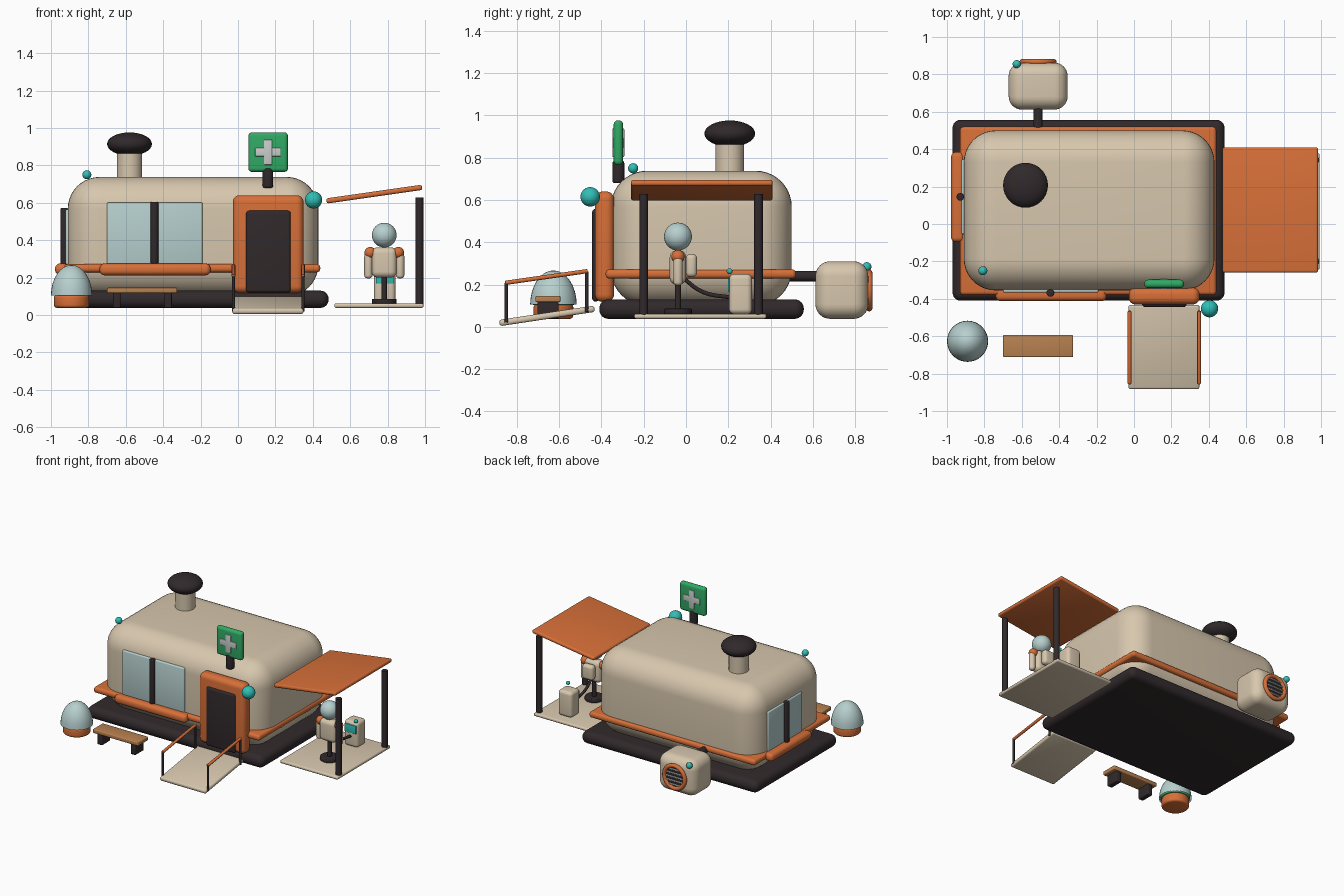
import bpy
import bmesh
import math
from mathutils import Vector, Matrix

if "Cube" in bpy.data.objects:
    bpy.data.objects.remove(bpy.data.objects["Cube"], do_unlink=True)


def material(name, r, g, b):
    m = bpy.data.materials.new(name)
    m.use_nodes = True
    m.diffuse_color = (r, g, b, 1)
    m.node_tree.nodes["Principled BSDF"].inputs["Base Color"].default_value = (r, g, b, 1)
    return m


CREAM = material("cream", 0.68, 0.57, 0.42)
ORANGE = material("orange", 0.68, 0.16, 0.04)
DARK = material("charcoal", 0.03, 0.022, 0.024)
GLASS = material("pale_glass", 0.47, 0.63, 0.62)
TEAL = material("teal", 0.03, 0.52, 0.47)
GREEN = material("green", 0.03, 0.40, 0.13)
WOOD = material("wood", 0.48, 0.22, 0.08)
METAL = material("pale_metal", 0.58, 0.62, 0.60)


def finish(name, bm, mat, matrix=None):
    if matrix:
        bm.transform(matrix)
    bmesh.ops.recalc_face_normals(bm, faces=bm.faces)
    me = bpy.data.meshes.new(name)
    bm.to_mesh(me)
    bm.free()
    me.materials.append(mat)
    me.shade_smooth()
    me.set_sharp_from_angle(angle=math.radians(35))
    ob = bpy.data.objects.new(name, me)
    bpy.context.collection.objects.link(ob)
    return ob


def box(name, mat, x, y, z, bevel=0.006, seg=3, rot=None):
    """Rounded box from (min, max) ranges, optionally turned about its centre."""
    bm = bmesh.new()
    bmesh.ops.create_cube(bm, size=1)
    size = Vector((x[1] - x[0], y[1] - y[0], z[1] - z[0]))
    bmesh.ops.scale(bm, vec=size, verts=bm.verts)
    bevel = min(bevel, min(size) * 0.48)
    bmesh.ops.bevel(bm, geom=bm.edges[:], offset=bevel, segments=seg,
                    profile=0.5, affect='EDGES')
    mtx = Matrix.Translation(((x[0] + x[1]) / 2, (y[0] + y[1]) / 2, (z[0] + z[1]) / 2))
    return finish(name, bm, mat, mtx @ rot if rot else mtx)


def rod(name, mat, a, b, r, bevel=0.0, seg=24):
    """Cylinder between two points."""
    a, b = Vector(a), Vector(b)
    bm = bmesh.new()
    bmesh.ops.create_cone(bm, cap_ends=True, segments=seg, radius1=r, radius2=r,
                          depth=(b - a).length)
    if bevel:
        rims = [e for e in bm.edges if any(len(f.verts) > 4 for f in e.link_faces)]
        bmesh.ops.bevel(bm, geom=rims, offset=bevel, segments=4, profile=0.5, affect='EDGES')
    turn = (b - a).to_track_quat('Z', 'Y').to_matrix().to_4x4()
    return finish(name, bm, mat, Matrix.Translation((a + b) / 2) @ turn)


def ball(name, mat, c, r, rz=None, dome=False):
    bm = bmesh.new()
    bmesh.ops.create_uvsphere(bm, u_segments=32, v_segments=16, radius=1)
    if dome:
        low = [v for v in bm.verts if v.co.z < -0.01]
        bmesh.ops.delete(bm, geom=low, context='VERTS')
    return finish(name, bm, mat, Matrix.Translation(c) @ Matrix.Diagonal((r, r, rz or r, 1)))


def ring(name, mat, c, big, small):
    """Torus facing along y."""
    bm = bmesh.new()
    bmesh.ops.create_circle(bm, segments=12, radius=small,
                            matrix=Matrix.Translation((big, 0, 0)))
    bmesh.ops.spin(bm, geom=bm.verts[:] + bm.edges[:], cent=(0, 0, 0), axis=(0, 1, 0),
                   angle=math.tau, steps=40, use_merge=True)
    # profile circle lies in the xy plane, so the sweep about y closes the tube
    bmesh.ops.remove_doubles(bm, verts=bm.verts, dist=0.0001)
    return finish(name, bm, mat, Matrix.Translation(c))


# Cabin: skid base, shell and belt trim
box("base_skid", DARK, (-0.97, 0.484), (-0.41, 0.557), (0.038, 0.13), 0.043, 6)
box("cabin_shell", CREAM, (-0.91, 0.43), (-0.355, 0.50), (0.10, 0.738), 0.17, 10)
box("belt_trim", ORANGE, (-0.93, 0.44), (-0.38, 0.52), (0.228, 0.272), 0.019, 5)

# Front window
box("front_window_glass", GLASS, (-0.70, -0.19), (-0.367, -0.30), (0.27, 0.602), 0.008)
rod("front_window_mullion", DARK, (-0.447, -0.368, 0.275), (-0.447, -0.368, 0.605), 0.021, 0.006)
box("front_window_sill", ORANGE, (-0.74, -0.147), (-0.412, -0.34), (0.212, 0.275), 0.026, 5)

# Side window
box("side_window_glass", GLASS, (-0.922, -0.86), (-0.055, 0.345), (0.27, 0.565), 0.008)
rod("side_window_mullion", DARK, (-0.929, 0.145, 0.27), (-0.929, 0.145, 0.572), 0.02, 0.006)
box("side_window_sill", ORANGE, (-0.978, -0.905), (-0.097, 0.385), (0.215, 0.275), 0.026, 5)

# Door
box("door_frame", ORANGE, (-0.028, 0.35), (-0.43, -0.34), (0.118, 0.64), 0.036, 6)
box("door_panel", DARK, (0.043, 0.282), (-0.444, -0.41), (0.12, 0.558), 0.016, 4)

# Entry ramp with handrails
slope = math.atan2(0.066, 0.44)
box("ramp", CREAM, (-0.03, 0.35), (-0.885, -0.43), (0.037, 0.067), 0.012, 3,
    Matrix.Rotation(slope, 4, 'X'))
for side, x in (("right", -0.024), ("left", 0.348)):
    rod(f"{side}_ramp_post_low", DARK, (x, -0.85, 0.02), (x, -0.85, 0.208), 0.008)
    rod(f"{side}_ramp_post_high", DARK, (x, -0.47, 0.07), (x, -0.47, 0.263), 0.008)
    rod(f"{side}_ramp_handrail", ORANGE, (x, -0.855, 0.208), (x, -0.465, 0.264), 0.010, 0.004)

# Roof sign with a plain cross on both faces
rod("sign_post", DARK, (0.16, -0.32, 0.68), (0.16, -0.32, 0.785), 0.028, 0.010)
box("sign_board", GREEN, (0.055, 0.267), (-0.342, -0.298), (0.765, 0.977), 0.020, 5)
box("sign_cross_upright", METAL, (0.138, 0.182), (-0.348, -0.292), (0.803, 0.938), 0.004)
box("sign_cross_bar", METAL, (0.092, 0.228), (-0.347, -0.293), (0.848, 0.893), 0.004)

# Chimney
rod("chimney_pipe", CREAM, (-0.58, 0.207, 0.70), (-0.58, 0.207, 0.89), 0.068)
ball("chimney_cap", DARK, (-0.58, 0.207, 0.914), 0.12, 0.062)

# Lamps
ball("door_lamp", TEAL, (0.404, -0.453, 0.615), 0.046)
ball("roof_lamp", TEAL, (-0.808, -0.25, 0.75), 0.024)

# Awning, posts and deck
tilt = math.atan2(0.07, 0.49)
box("awning", ORANGE, (0.47, 0.987), (-0.26, 0.41), (0.632, 0.660), 0.012, 4,
    Matrix.Rotation(-tilt, 4, 'Y'))
for side, y in (("front", -0.20), ("back", 0.342)):
    rod(f"{side}_awning_post", DARK, (0.97, y, 0.05), (0.97, y, 0.628), 0.021)
box("awning_deck", CREAM, (0.515, 0.992), (-0.245, 0.38), (0.038, 0.062), 0.010)

# Attendant on a stand
fx, fy = 0.782, -0.038
rod("attendant_stand_base", DARK, (fx, fy, 0.06), (fx, fy, 0.086), 0.066, 0.006)
rod("attendant_stand_pole", DARK, (fx, fy, 0.08), (fx, fy, 0.22), 0.015)
box("attendant_torso", CREAM, (fx - 0.067, fx + 0.067), (-0.077, 0.0), (0.20, 0.362), 0.032, 6)
box("attendant_backpack", CREAM, (fx - 0.045, fx + 0.045), (0.0, 0.052), (0.235, 0.345), 0.022, 5)
ball("attendant_head", GLASS, (fx, fy, 0.427), 0.066)
for side, s in (("right", -1), ("left", 1)):
    ball(f"{side}_attendant_shoulder", ORANGE, (fx + s * 0.075, fy, 0.333), 0.031)
    x = fx + s * 0.085
    rod(f"{side}_attendant_arm", CREAM, (x, fy, 0.196), (x, fy, 0.33), 0.022, 0.016)

# Kiosk joined to the attendant by a cable
box("kiosk_body", CREAM, (0.727, 0.842), (0.204, 0.312), (0.06, 0.25), 0.024, 5)
box("kiosk_screen", TEAL, (0.737, 0.832), (0.198, 0.206), (0.168, 0.228), 0.002)
ball("kiosk_lamp", TEAL, (0.828, 0.206, 0.263), 0.014)
cable = bpy.data.curves.new("kiosk_cable", 'CURVE')
cable.dimensions = '3D'
cable.bevel_depth = 0.010
cable.bevel_resolution = 3
cable.use_fill_caps = True
spline = cable.splines.new('BEZIER')
path = [(-0.02, 0.235), (0.08, 0.165), (0.215, 0.138)]
spline.bezier_points.add(len(path) - 1)
for p, (y, z) in zip(spline.bezier_points, path):
    p.co = (fx, y, z)
    p.handle_left_type = p.handle_right_type = 'AUTO'
cable.materials.append(DARK)
bpy.context.collection.objects.link(bpy.data.objects.new("kiosk_cable", cable))

# Bench
box("bench_seat", WOOD, (-0.70, -0.325), (-0.712, -0.594), (0.117, 0.146), 0.006)
for side, x in (("right", -0.648), ("left", -0.374)):
    box(f"{side}_bench_leg", DARK, (x - 0.02, x + 0.02), (-0.703, -0.603), (0.038, 0.12))

# Domed planter
px, py = -0.89, -0.627
rod("planter_pot", ORANGE, (px, py, 0.038), (px, py, 0.108), 0.094, 0.016, 32)
rod("planter_greenery", GREEN, (px, py, 0.104), (px, py, 0.13), 0.10, 0.006, 32)
ball("planter_dome", GLASS, (px, py, 0.105), 0.11, 0.162, dome=True)

# Rear air unit with a round grille
gx, gz = -0.513, 0.172
box("air_unit", CREAM, (-0.67, -0.355), (0.612, 0.862), (0.038, 0.31), 0.07, 8)
rod("air_unit_pipe", DARK, (gx, 0.45, 0.24), (gx, 0.65, 0.24), 0.025)
rod("grille_back", DARK, (gx, 0.84, gz), (gx, 0.866, gz), 0.088, seg=40)
ring("grille_ring", ORANGE, (gx, 0.867, gz), 0.084, 0.015)
for i in range(5):
    dz = (i - 2) * 0.028
    half = math.sqrt(0.08 ** 2 - dz ** 2)
    box(f"grille_bar_{i + 1}", METAL, (gx - half, gx + half), (0.862, 0.874),
        (gz + dz - 0.005, gz + dz + 0.005), 0.002)
ball("air_unit_lamp", TEAL, (-0.627, 0.855, 0.284), 0.022)
